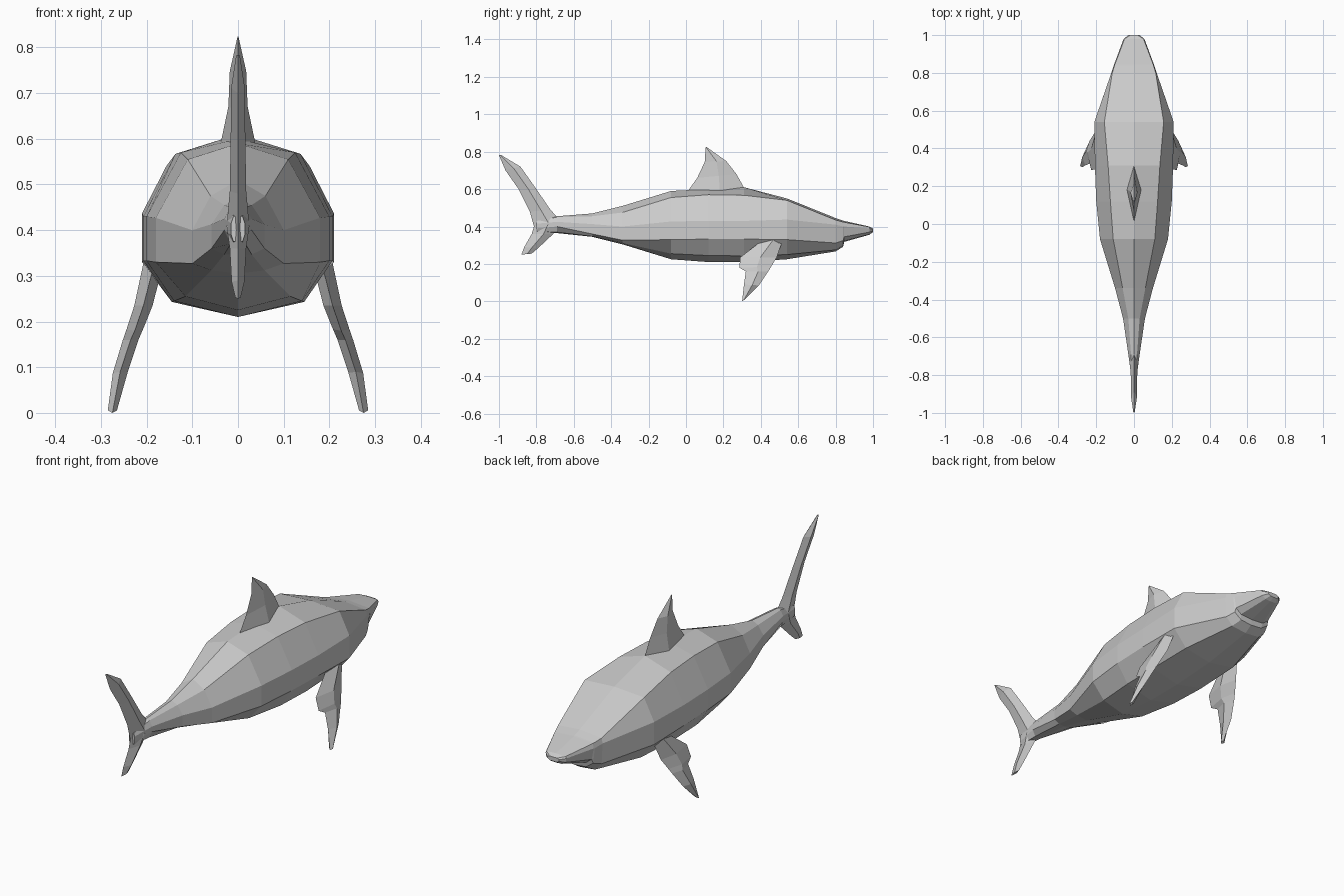
import bpy, bmesh
from mathutils import Vector

grey = bpy.data.materials.new("shark grey")
grey.diffuse_color = (0.6, 0.6, 0.6, 1)


def loft(name, rings):
    """Skin a series of equal-sized point rings and cap both ends."""
    bm = bmesh.new()
    loops = [[bm.verts.new(p) for p in ring] for ring in rings]
    n = len(loops[0])
    for a, b in zip(loops, loops[1:]):
        for i in range(n):
            j = (i + 1) % n
            bm.faces.new((a[i], a[j], b[j], b[i]))
    bm.faces.new(loops[0])
    bm.faces.new(loops[-1])
    bmesh.ops.remove_doubles(bm, verts=bm.verts, dist=0.0005)
    bmesh.ops.recalc_face_normals(bm, faces=bm.faces)
    mesh = bpy.data.meshes.new(name)
    bm.to_mesh(mesh)
    bm.free()
    mesh.materials.append(grey)
    obj = bpy.data.objects.new(name, mesh)
    bpy.context.collection.objects.link(obj)
    return obj


def fin_ring(lead, trail, half, x=0.0, mid=0.45):
    """Diamond section between a leading and a trailing (y, z) point."""
    a, b = Vector((x, *lead)), Vector((x, *trail))
    m = a.lerp(b, mid)
    w = Vector((half, 0, 0))
    return [a, m + w, b, m - w]


# Body: y, top z, shoulder, upper flank, lower flank, belly edge (x, z), bottom z
stations = [
    (-0.80, 0.43, (0.010, 0.43), (0.015, 0.415), (0.015, 0.39), (0.010, 0.375), 0.375),
    (-0.69, 0.455, (0.016, 0.45), (0.030, 0.425), (0.030, 0.40), (0.016, 0.37), 0.365),
    (-0.50, 0.47, (0.030, 0.455), (0.058, 0.413), (0.058, 0.36), (0.030, 0.347), 0.345),
    (-0.34, 0.51, (0.060, 0.475), (0.100, 0.40), (0.100, 0.327), (0.058, 0.312), 0.305),
    (-0.08, 0.59, (0.110, 0.555), (0.180, 0.427), (0.180, 0.33), (0.115, 0.255), 0.225),
    (0.12, 0.60, (0.125, 0.57), (0.200, 0.43), (0.200, 0.333), (0.140, 0.245), 0.21),
    (0.31, 0.61, (0.137, 0.567), (0.207, 0.43), (0.207, 0.333), (0.145, 0.243), 0.21),
    (0.54, 0.55, (0.157, 0.54), (0.210, 0.437), (0.210, 0.33), (0.140, 0.25), 0.225),
    (0.80, 0.445, (0.115, 0.435), (0.120, 0.41), (0.115, 0.312), (0.080, 0.275), 0.267),
    (0.84, 0.432, (0.103, 0.424), (0.107, 0.40), (0.098, 0.325), (0.060, 0.298), 0.292),
    (0.846, 0.43, (0.101, 0.423), (0.105, 0.40), (0.095, 0.345), (0.065, 0.323), 0.318),
    (0.98, 0.40, (0.050, 0.398), (0.055, 0.39), (0.050, 0.37), (0.030, 0.358), 0.356),
    (1.00, 0.39, (0.020, 0.39), (0.030, 0.385), (0.030, 0.377), (0.018, 0.37), 0.37),
]
rings = []
for y, top, *side, bottom in stations:
    right = [(x, y, z) for x, z in side]
    left = [(-x, y, z) for x, z in reversed(side)]
    rings.append([(0, y, top)] + right + [(0, y, bottom)] + left)
loft("body", rings)

# Dorsal fin
loft("dorsal_fin", [
    fin_ring((0.32, 0.59), (0.01, 0.59), 0.038),
    fin_ring((0.27, 0.68), (0.06, 0.66), 0.021),
    fin_ring((0.215, 0.75), (0.10, 0.745), 0.018),
    fin_ring((0.11, 0.825), (0.105, 0.822), 0.001),
])

# Tail fin lobes
loft("upper_tail_fin", [
    fin_ring((-0.66, 0.42), (-0.81, 0.39), 0.025),
    fin_ring((-0.725, 0.49), (-0.835, 0.48), 0.018),
    fin_ring((-0.80, 0.60), (-0.895, 0.60), 0.016),
    fin_ring((-0.885, 0.72), (-0.965, 0.70), 0.015),
    fin_ring((-0.99, 0.783), (-1.0, 0.782), 0.004),
])
loft("lower_tail_fin", [
    fin_ring((-0.68, 0.41), (-0.81, 0.41), 0.025),
    fin_ring((-0.71, 0.36), (-0.825, 0.36), 0.018),
    fin_ring((-0.79, 0.285), (-0.865, 0.29), 0.014),
    fin_ring((-0.825, 0.255), (-0.88, 0.25), 0.006),
])

# Pectoral fins, mirrored across the body
for name, s in (("right_pectoral_fin", 1), ("left_pectoral_fin", -1)):
    loft(name, [
        fin_ring((0.52, 0.335), (0.40, 0.32), 0.022, s * 0.185),
        fin_ring((0.485, 0.235), (0.29, 0.235), 0.020, s * 0.207),
        fin_ring((0.455, 0.185), (0.285, 0.18), 0.018, s * 0.226),
        fin_ring((0.44, 0.16), (0.32, 0.16), 0.017, s * 0.235),
        fin_ring((0.39, 0.085), (0.31, 0.09), 0.016, s * 0.258),
        fin_ring((0.315, 0.01), (0.30, 0.0), 0.010, s * 0.275),
    ])
